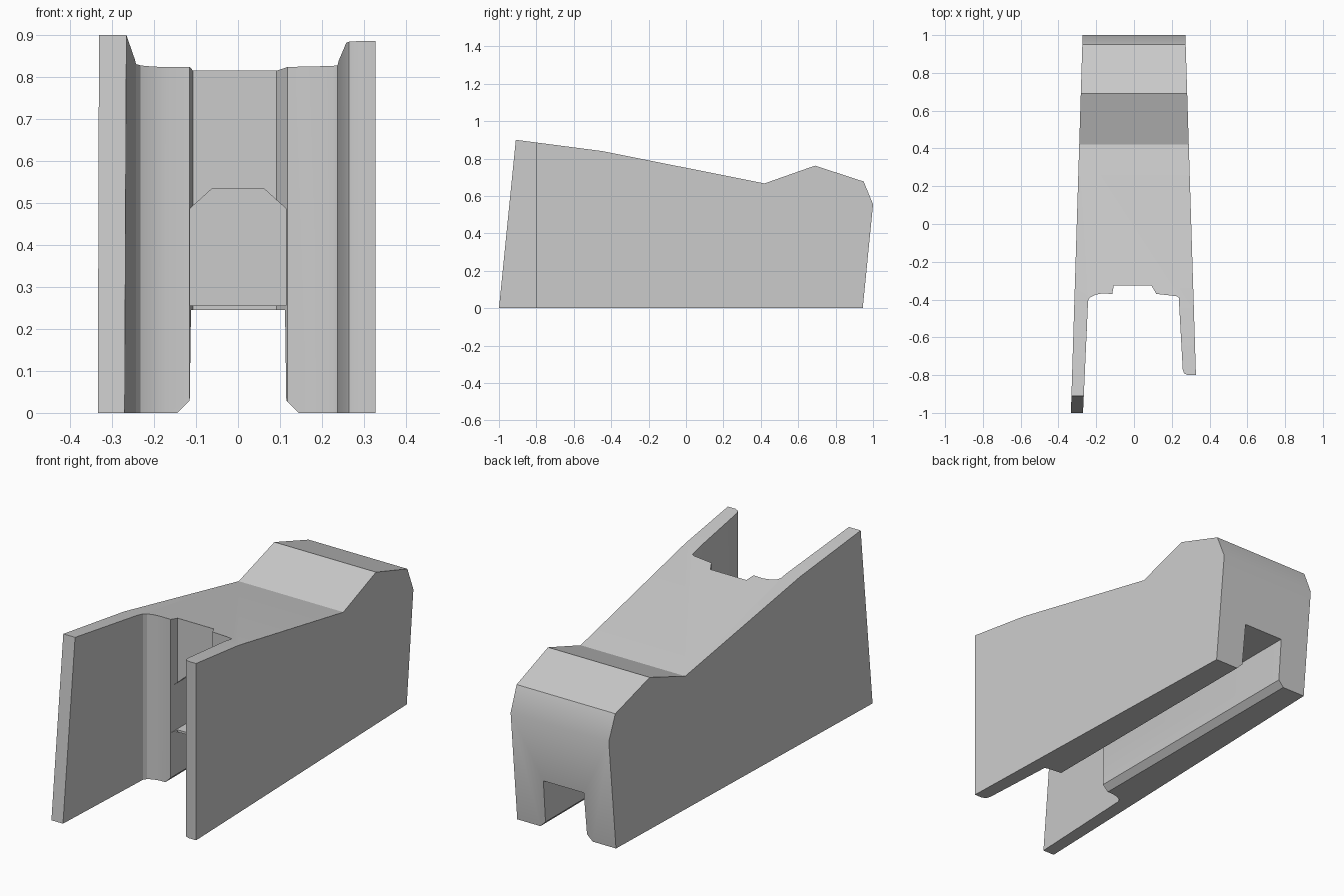
import bpy, bmesh, math

if "Cube" in bpy.data.objects:
    bpy.data.objects.remove(bpy.data.objects["Cube"], do_unlink=True)

grey = bpy.data.materials.new("plain_grey")
grey.use_nodes = True
colour = (0.6, 0.6, 0.6, 1)
grey.diffuse_color = colour
grey.node_tree.nodes["Principled BSDF"].inputs["Base Color"].default_value = colour


def prism(name, profile, start, end, place):
    """Extrude a 2D profile from start to end; place(a, b, t) gives the 3D point."""
    bm = bmesh.new()
    rings = [[bm.verts.new(place(a, b, t)) for a, b in profile] for t in (start, end)]
    bm.faces.new(rings[0])
    bm.faces.new(rings[1])
    n = len(profile)
    for i in range(n):
        j = (i + 1) % n
        bm.faces.new((rings[0][i], rings[0][j], rings[1][j], rings[1][i]))
    bmesh.ops.recalc_face_normals(bm, faces=bm.faces)
    mesh = bpy.data.meshes.new(name)
    bm.to_mesh(mesh)
    bm.free()
    mesh.materials.append(grey)
    obj = bpy.data.objects.new(name, mesh)
    bpy.context.collection.objects.link(obj)
    return obj


# Body: side outline extruded across x, wider toward the front
side = [(-1, 0), (-0.91, 0.9), (-0.45, 0.84), (0.42, 0.667), (0.69, 0.762),
        (0.95, 0.677), (1, 0.555), (0.945, 0)]
body = prism("housing_body", side, -1, 1,
             lambda y, z, t: (t * (0.303 - 0.031 * y), y, z))

# Front cavity between the two side plates, also shortening the left plate
plan = [(-0.28, -1.2), (-0.27, -1), (-0.243, -0.405), (-0.232, -0.388),
        (-0.205, -0.375), (-0.17, -0.368), (-0.115, -0.37), (-0.107, -0.325),
        (0.092, -0.325), (0.118, -0.37), (0.225, -0.382), (0.237, -0.39),
        (0.258, -0.77), (0.265, -0.79), (0.285, -0.8), (0.5, -0.8), (0.5, -1.2)]
cavity = prism("cavity_cutter", plan, -0.3, 1.2, lambda x, y, t: (x, y, t))

# Slot along the underside with chamfered lower edges
half = [(0.175, -0.03), (0.115, 0.03), (0.112, 0.245)]
slot_shape = half + [(-x, z) for x, z in reversed(half)]
slot = prism("slot_cutter", slot_shape, -0.6, 1.2, lambda x, z, t: (x, t, z))

# Pocket with a chamfered top in the front wall
half = [(0.114, 0.256), (0.114, 0.487), (0.063, 0.533)]
pocket_shape = half + [(-x, z) for x, z in reversed(half)]
pocket = prism("pocket_cutter", pocket_shape, -0.6, 0.17, lambda x, z, t: (x, t, z))

bpy.context.view_layer.objects.active = body
for cutter in (cavity, slot, pocket):
    cutter.hide_render = True
    mod = body.modifiers.new(cutter.name, "BOOLEAN")
    mod.operation = "DIFFERENCE"
    mod.solver = "EXACT"
    mod.object = cutter
    bpy.ops.object.modifier_apply(modifier=mod.name)
    bpy.data.objects.remove(cutter, do_unlink=True)

bpy.ops.object.select_all(action="DESELECT")
body.select_set(True)
bpy.ops.object.shade_smooth_by_angle(angle=math.radians(30))
